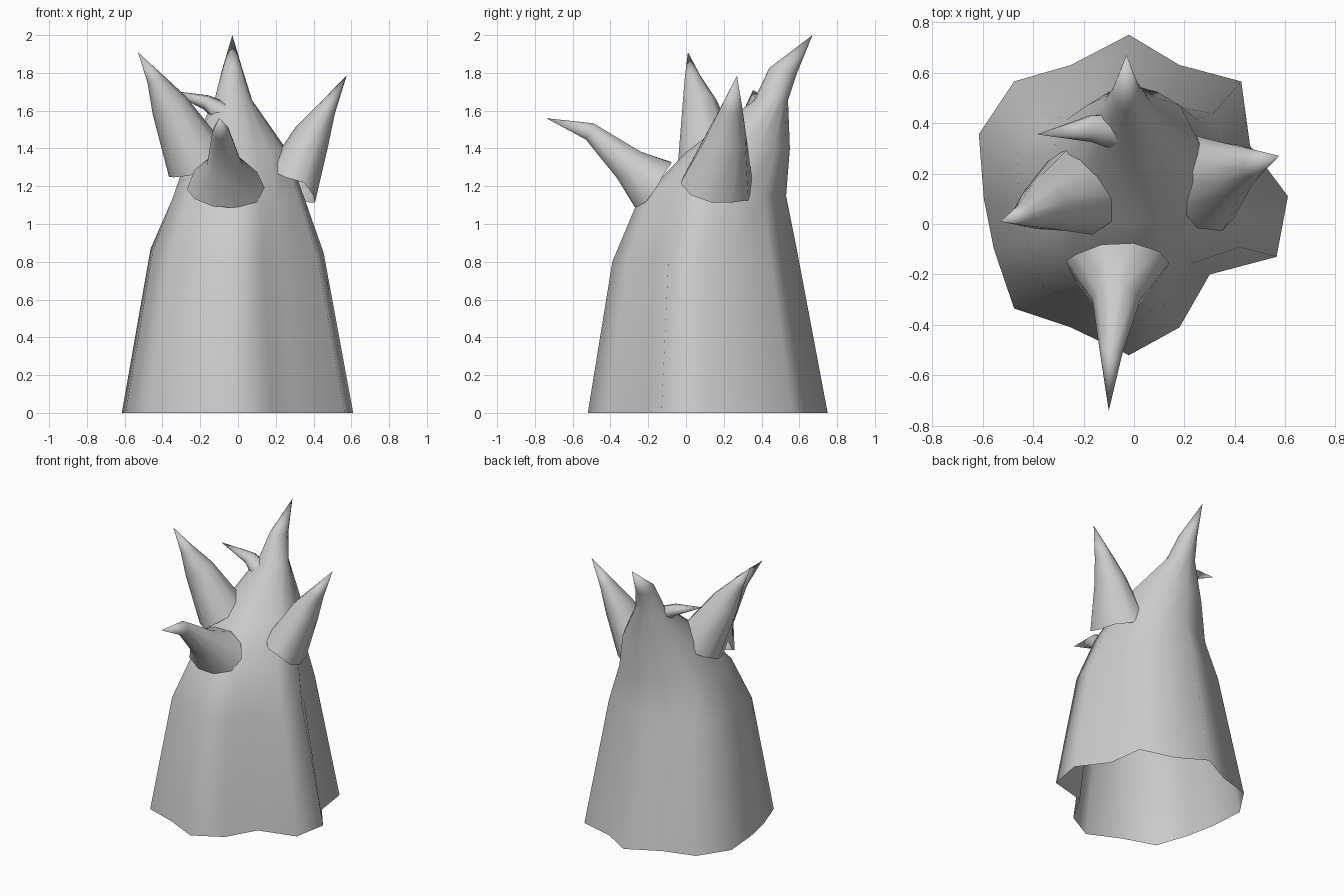
import bpy, math, random
from mathutils import Vector

if "Cube" in bpy.data.objects:
    bpy.data.objects.remove(bpy.data.objects["Cube"])

random.seed(4)


def skin(name, rings, tip):
    """Loft equal-length rings and close them to a point; the bottom stays open."""
    n = len(rings[0])
    verts = [p for r in rings for p in r] + [tip]
    faces = []
    for k in range(len(rings) - 1):
        for i in range(n):
            j = (i + 1) % n
            faces.append((k*n + i, k*n + j, (k+1)*n + j, (k+1)*n + i))
    last = (len(rings) - 1) * n
    faces += [(last + i, last + (i + 1) % n, len(verts) - 1) for i in range(n)]
    me = bpy.data.meshes.new(name)
    me.from_pydata([tuple(v) for v in verts], [], faces)
    ob = bpy.data.objects.new(name, me)
    bpy.context.collection.objects.link(ob)
    me.polygons.foreach_set("use_smooth", [True] * len(me.polygons))
    return ob


def branch(name, rings, tip, sides=10, jag=0.03):
    """rings: (centre, axis, half width sideways, half width upward); ragged base rim."""
    out = []
    for k, (c, axis, ru, rv) in enumerate(rings):
        w = Vector(axis).normalized()
        u = Vector((0, 0, 1)).cross(w).normalized()
        v = w.cross(u)
        ring = []
        for i in range(sides):
            a = 2 * math.pi * i / sides
            p = Vector(c) + u * ru * math.cos(a) + v * rv * math.sin(a)
            if k == 0:
                p += w * random.uniform(-jag, jag)
            ring.append(p)
        out.append(ring)
    return skin(name, out, tip)


# Trunk: lobed root outline shrinking upward, leaning back into a splintered peak
outline = [(-.02, .75), (-.25, .63), (-.475, .565), (-.615, .355), (-.595, .1),
           (-.555, -.1), (-.475, -.335), (-.25, -.41), (-.02, -.52), (.18, -.41),
           (.30, -.20), (.565, -.13), (.61, .11), (.46, .31), (.425, .565), (.18, .63)]
# centre x, centre y, z, half x, half y, z tilt, roundness
levels = [(0, .115, 0, .613, .635, 0, 0),
          (-.005, .095, .85, .46, .485, .05, .1),
          (0, .135, 1.13, .355, .395, .02, .4),
          (0, .275, 1.39, .26, .275, .01, .8),
          (-.025, .45, 1.655, .1, .09, 0, 1),
          (-.03, .515, 1.815, .055, .075, -.01, 1)]
rings = []
for cx, cy, z, hx, hy, tilt, rnd in levels:
    ring = []
    for i, (x, y) in enumerate(outline):
        a = math.pi / 2 + 2 * math.pi * i / len(outline)
        px, py = x / .613, (y - .115) / .635
        px += (math.cos(a) - px) * rnd
        py += (math.sin(a) - py) * rnd
        ring.append((cx + hx * px, cy + hy * py, z + tilt * py))
    rings.append(ring)
skin("trunk", rings, (-.03, .67, 2.0))

# Broken branches
branch("left_branch",
       [((-.215, .13, 1.33), (-.5, -.12, .7), .18, .17),
        ((-.365, .07, 1.63), (-.5, -.2, .9), .095, .1),
        ((-.44, .035, 1.77), (-.5, -.2, .9), .045, .045)], (-.53, .01, 1.91))
branch("right_branch",
       [((.28, .16, 1.2), (.55, .15, .6), .2, .15),
        ((.39, .215, 1.46), (.5, .15, .8), .11, .1),
        ((.47, .24, 1.61), (.5, .1, .8), .06, .05)], (.575, .27, 1.785))
branch("front_branch",
       [((-.065, -.165, 1.2), (0, -.75, .65), .205, .16),
        ((-.07, -.3, 1.31), (0, -.7, .6), .095, .1),
        ((-.09, -.51, 1.49), (0, -.9, .4), .045, .05)], (-.1, -.74, 1.56))
branch("small_branch",
       [((-.09, .37, 1.59), (-.9, .05, .4), .07, .06),
        ((-.17, .38, 1.645), (-.9, 0, .35), .055, .04)], (-.385, .355, 1.71),
       sides=7, jag=.015)
